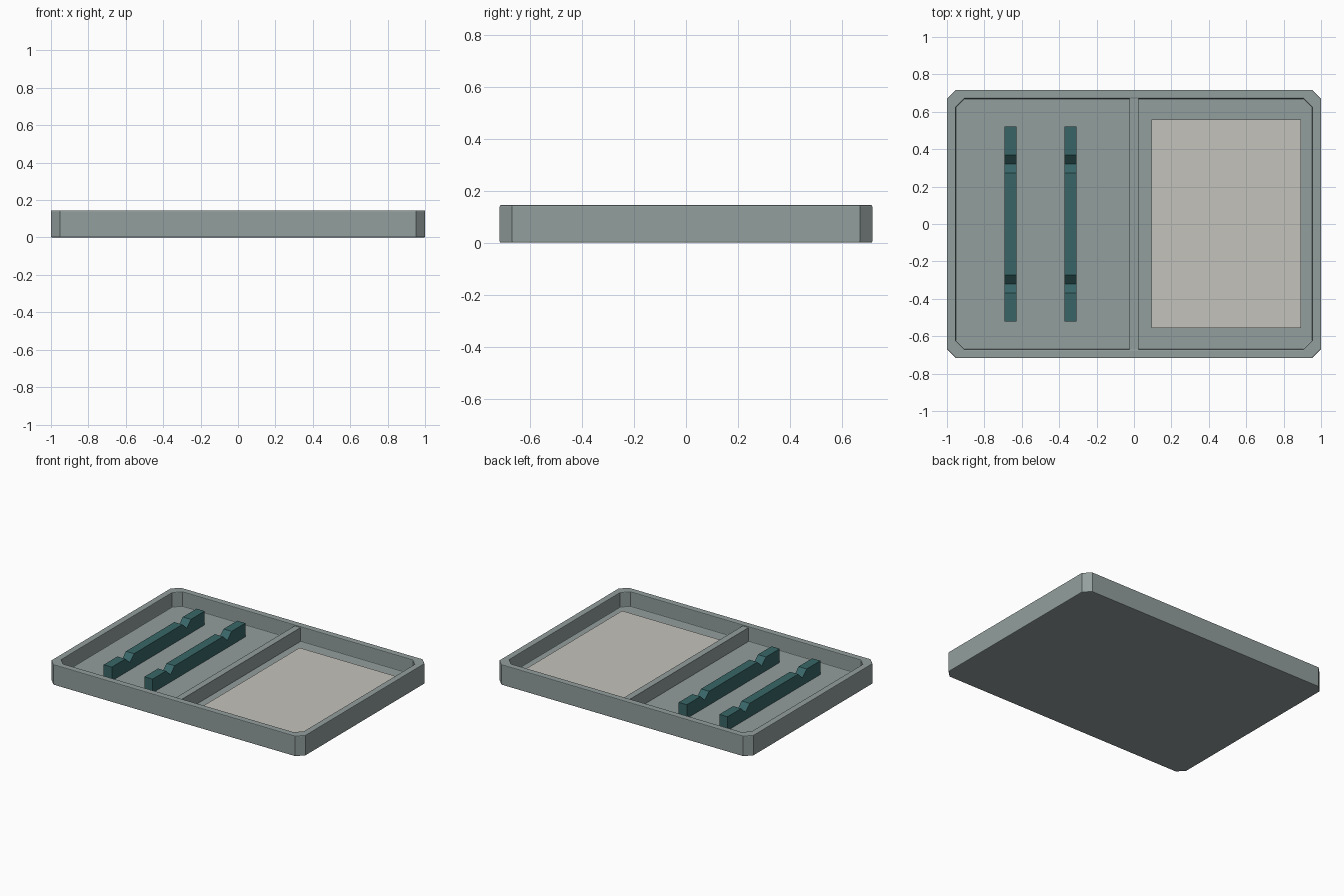
import bpy, bmesh

if "Cube" in bpy.data.objects:
    bpy.data.objects.remove(bpy.data.objects["Cube"])


def material(name, rgb):
    m = bpy.data.materials.new(name)
    m.diffuse_color = (*rgb, 1)
    m.use_nodes = True
    m.node_tree.nodes["Principled BSDF"].inputs["Base Color"].default_value = m.diffuse_color
    return m


def finish(name, bm, mat):
    bmesh.ops.recalc_face_normals(bm, faces=bm.faces)
    me = bpy.data.meshes.new(name)
    bm.to_mesh(me)
    bm.free()
    ob = bpy.data.objects.new(name, me)
    bpy.context.collection.objects.link(ob)
    me.materials.append(mat)
    return ob


def bevel(ob, width):
    b = ob.modifiers.new("edge_bevel", 'BEVEL')
    b.width = width
    b.segments = 2
    b.limit_method = 'ANGLE'


def box(name, lo, hi, mat, edge=0):
    bm = bmesh.new()
    bmesh.ops.create_cube(bm, size=1)
    for v in bm.verts:
        v.co = [(a + b) / 2 + c * (b - a) for a, b, c in zip(lo, hi, v.co)]
    ob = finish(name, bm, mat)
    if edge:
        bevel(ob, edge)
    return ob


def octagon(hx, hy, c):
    q = [(hx, hy - c), (hx - c, hy)]
    return (q + [(-x, y) for x, y in q[::-1]] +
            [(-x, -y) for x, y in q] + [(x, -y) for x, y in q[::-1]])


grey = material("tray_grey", (0.29, 0.345, 0.34))
teal = material("rail_teal", (0.04, 0.13, 0.135))
cream = material("pad_cream", (0.56, 0.54, 0.50))

FLOOR = 0.04

# Tray shell: chamfered rectangle loops from underside, over the rim, to the floor
bm = bmesh.new()
loops = []
for hx, hy, c, z in [(1, 0.717, 0.048, 0), (1, 0.717, 0.048, 0.145),
                     (0.954, 0.671, 0.048, 0.145), (0.954, 0.671, 0.048, FLOOR)]:
    loops.append([bm.verts.new((x, y, z)) for x, y in octagon(hx, hy, c)])
for a, b in zip(loops, loops[1:]):
    for i in range(8):
        j = (i + 1) % 8
        bm.faces.new((a[i], a[j], b[j], b[i]))
bm.faces.new(loops[0])
bm.faces.new(loops[-1])
tray = finish("tray", bm, grey)
b = tray.modifiers.new("edge_bevel", 'BEVEL')
b.width = 0.005
b.segments = 2
b.limit_method = 'ANGLE'
b.angle_limit = 1.0

# Divider between the two compartments
box("divider", (-0.023, -0.675, FLOOR - 0.01), (0.023, 0.675, 0.138), grey)

# Flat pad in the right compartment
box("pad", (0.093, -0.557, FLOOR - 0.005), (0.893, 0.559, 0.056), cream)

# Notched support rails in the left compartment
TOP, DIP = 0.138, 0.093
half = [(0.272, TOP), (0.32, DIP), (0.368, TOP), (0.522, TOP), (0.522, FLOOR - 0.005)]
profile = half + [(-y, z) for y, z in half[::-1]]
for side, x in (("left", -0.66), ("right", -0.34)):
    bm = bmesh.new()
    face = bm.faces.new([bm.verts.new((x - 0.032, y, z)) for y, z in profile])
    ext = bmesh.ops.extrude_face_region(bm, geom=[face], use_keep_orig=True)
    for v in ext["geom"]:
        if isinstance(v, bmesh.types.BMVert):
            v.co.x += 0.064
    finish("support_rail_" + side, bm, teal)
